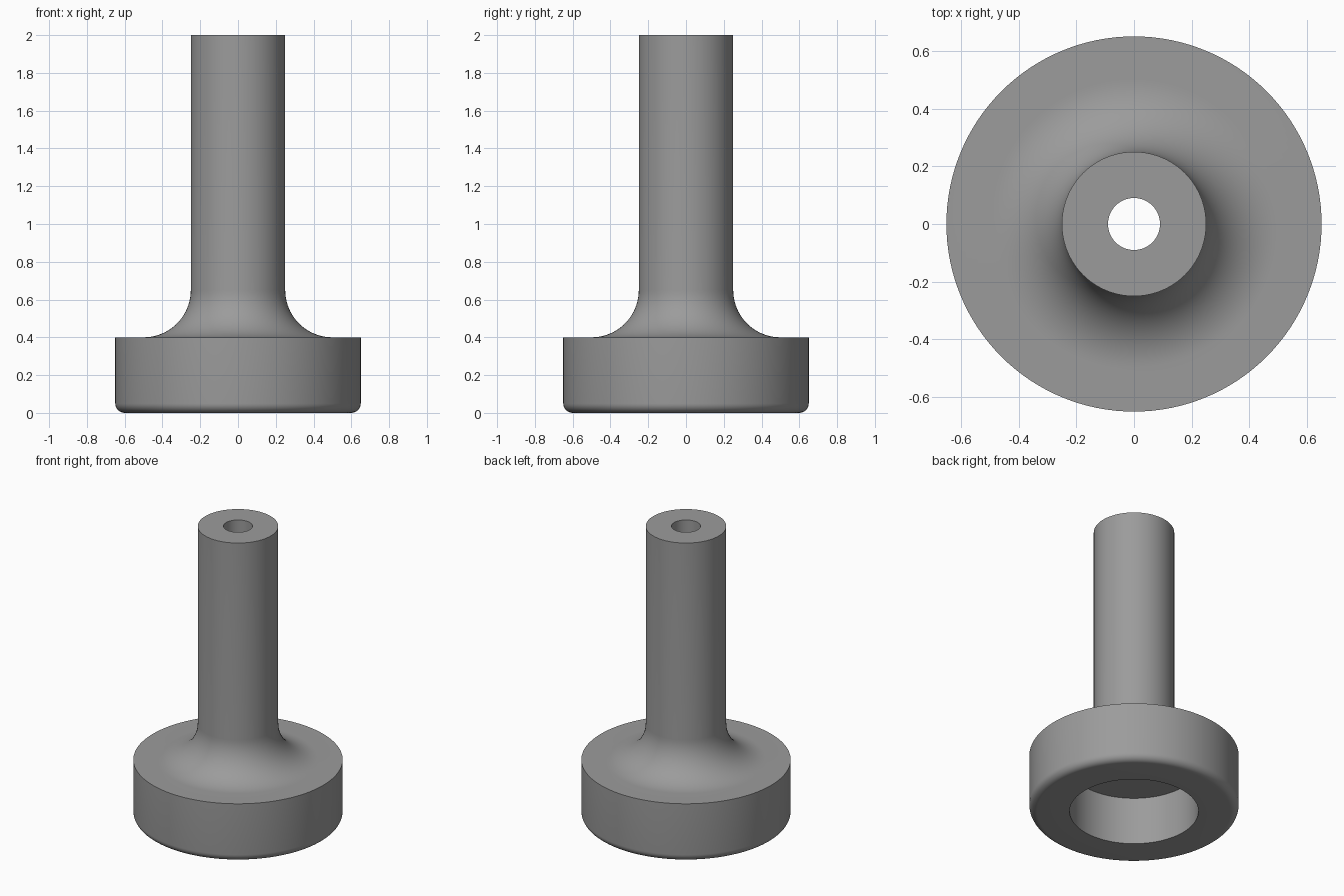
import bpy
import bmesh
import math

if "Cube" in bpy.data.objects:
    bpy.data.objects.remove(bpy.data.objects["Cube"])

SEGMENTS = 128


def arc(cx, cz, radius, start, end, steps):
    """Profile points (r, z) along an arc, angles in degrees."""
    angles = [math.radians(start + (end - start) * i / steps) for i in range(steps + 1)]
    return [(cx + radius * math.cos(a), cz + radius * math.sin(a)) for a in angles]


def lathe(name, profile, material):
    """Revolve a closed (r, z) profile around the z axis."""
    bm = bmesh.new()
    verts = [bm.verts.new((r, 0, z)) for r, z in profile]
    edges = [bm.edges.new((a, b)) for a, b in zip(verts, verts[1:] + verts[:1])]
    bmesh.ops.spin(bm, geom=verts + edges, cent=(0, 0, 0), axis=(0, 0, 1),
                   angle=math.tau, steps=SEGMENTS, use_merge=True)
    bmesh.ops.remove_doubles(bm, verts=bm.verts, dist=1e-5)
    bmesh.ops.recalc_face_normals(bm, faces=bm.faces)
    mesh = bpy.data.meshes.new(name)
    bm.to_mesh(mesh)
    bm.free()
    mesh.materials.append(material)
    obj = bpy.data.objects.new(name, mesh)
    bpy.context.collection.objects.link(obj)
    bpy.context.view_layer.objects.active = obj
    obj.select_set(True)
    bpy.ops.object.shade_smooth_by_angle(angle=math.radians(30))
    return obj


grey = bpy.data.materials.new("plain grey")
grey.diffuse_color = (0.33, 0.33, 0.33, 1)
grey.use_nodes = True
grey.node_tree.nodes["Principled BSDF"].inputs["Base Color"].default_value = grey.diffuse_color

# Flanged sleeve: wide counterbored foot, filleted neck, straight drilled stem
profile = [(0.40, 0.0)]
profile += arc(0.60, 0.05, 0.05, -90, 0, 8)        # rounded bottom rim
profile += [(0.65, 0.40)]                          # flange wall
profile += arc(0.50, 0.65, 0.25, 270, 180, 20)     # neck fillet
profile += [(0.25, 2.0), (0.09, 2.0)]              # stem and top face
profile += [(0.09, 0.325), (0.40, 0.325)]          # through hole and counterbore
lathe("flanged_sleeve", profile, grey)
